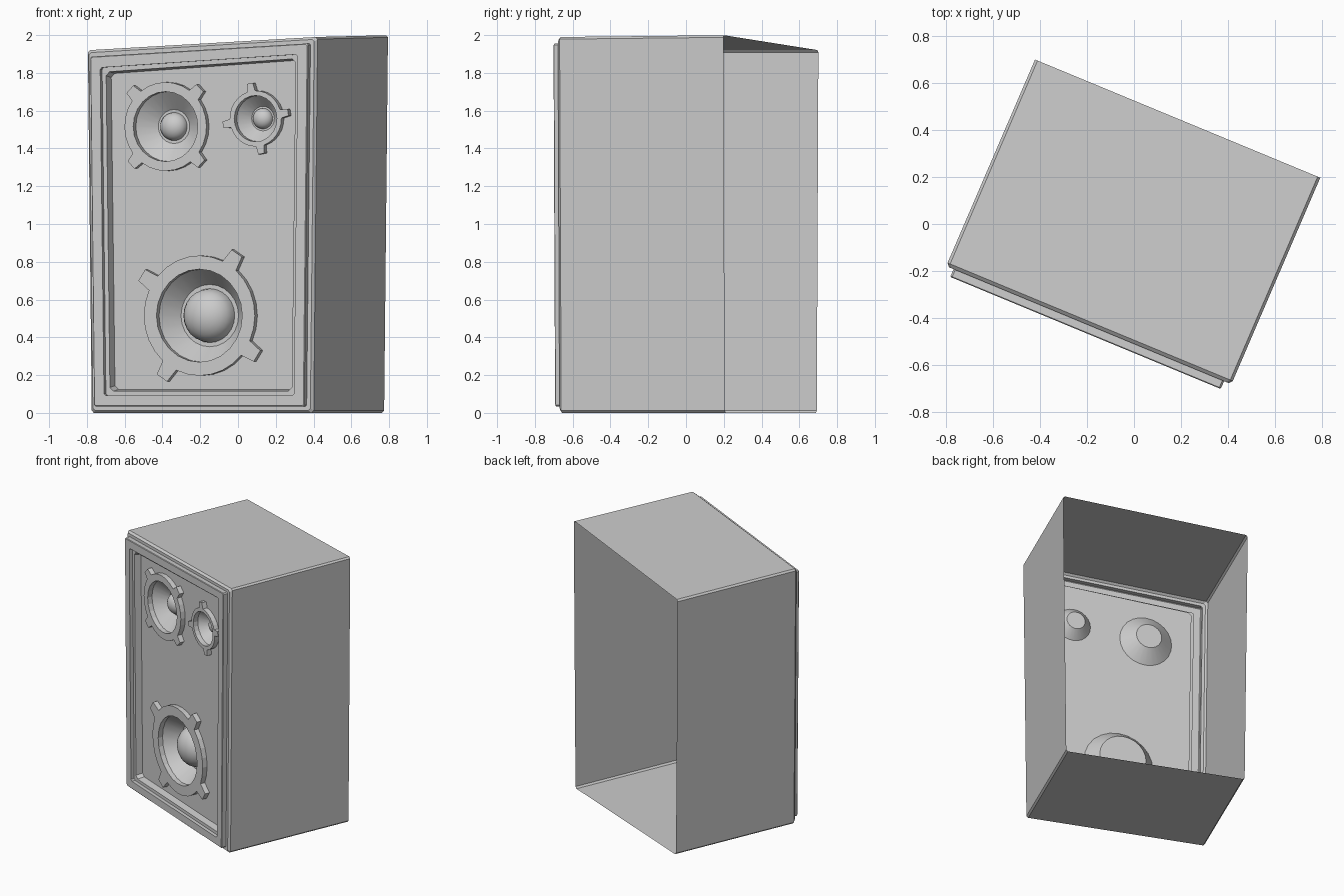
import bpy, bmesh, math
from mathutils import Vector

if "Cube" in bpy.data.objects:
    bpy.data.objects.remove(bpy.data.objects["Cube"])

YAW = math.radians(22.5)
C, S = math.cos(YAW), math.sin(YAW)
BACK, FRONT = 0.486, -0.472
RIM_V, LEDGE_V = -0.508, -0.482
PANEL_V = -0.435      # plane of the recessed baffle
RING_H = 0.035        # how far the driver rings stand off the baffle
SEG = 24


def place(u, v, z):
    """Cabinet coordinates (across, depth, up) to world."""
    u += 0.013 * (v - BACK) / (BACK - FRONT)
    return Vector((C * u + S * v, -S * u + C * v, z))


def finish(bm, name, smooth=False):
    bmesh.ops.recalc_face_normals(bm, faces=bm.faces)
    mesh = bpy.data.meshes.new(name)
    bm.to_mesh(mesh)
    bm.free()
    ob = bpy.data.objects.new(name, mesh)
    bpy.context.collection.objects.link(ob)
    if smooth:
        bpy.ops.object.select_all(action='DESELECT')
        ob.select_set(True)
        bpy.context.view_layer.objects.active = ob
        bpy.ops.object.shade_smooth_by_angle(angle=math.radians(30))
    return ob


def add_loop(bm, pts):
    return [bm.verts.new(place(*p)) for p in pts]


def bridge(bm, a, b):
    n = len(a)
    for i in range(n):
        j = (i + 1) % n
        bm.faces.new((a[i], a[j], b[j], b[i]))


def fill(bm, *loops):
    """Flat face filling an outline with holes."""
    edges = []
    for lp in loops:
        for i in range(len(lp)):
            pair = (lp[i - 1], lp[i])
            edges.append(bm.edges.get(pair) or bm.edges.new(pair))
    bmesh.ops.triangle_fill(bm, use_beauty=True, edges=edges, normal=(-S, -C, 0))


def outline(inset, v, cut):
    """Tapered, slant-topped cabinet section with clipped corners."""
    d = inset
    right_top = 2.0 - 0.01 * (BACK - v)
    corners = [Vector(p) for p in ((-0.636 + d, d), (0.636 - d, d),
                                   (0.658 - d, right_top - d), (-0.658 + d, 1.92 - d))]
    pts = []
    for i, p in enumerate(corners):
        for q in (corners[i - 1], corners[(i + 1) % 4]):
            e = p + (q - p).normalized() * cut
            pts.append((e.x, v, e.y))
    return pts


def circle(cu, cz, r, v):
    return [(cu + r * math.cos(2 * math.pi * i / SEG), v,
             cz + r * math.sin(2 * math.pi * i / SEG)) for i in range(SEG)]


def tabbed(cu, cz, r, rt, width, start, v):
    """Round flange outline with four mounting tabs."""
    pts = []
    def add(rad, ang):
        pts.append((cu + rad * math.cos(ang), v, cz + rad * math.sin(ang)))
    for k in range(4):
        t = math.radians(start + 90 * k)
        a, b = width * 0.65 / r, width / 2 / rt
        add(r, t - a)
        add(rt, t - b)
        add(rt, t + b)
        add(r, t + a)
        gap = math.pi / 2 - 2 * a
        for i in range(1, 6):
            add(r, t + a + gap * i / 6)
    return pts


# name, u, z, flange r, tab r, tab width, tab angle, opening r, cone end r, depth, dome r
DRIVERS = [
    ("woofer", -0.014, 0.515, 0.318, 0.395, 0.07, 57, 0.246, 0.165, 0.14, 0.143),
    ("midrange", -0.208, 1.516, 0.235, 0.285, 0.055, 46, 0.185, 0.09, 0.115, 0.075),
    ("tweeter", 0.308, 1.558, 0.148, 0.19, 0.035, 10, 0.122, 0.065, 0.10, 0.055),
]

# cabinet shell, open at the back, with a softened front edge
bm = bmesh.new()
loops = [add_loop(bm, outline(*p)) for p in (
    (0, BACK, 0.012), (0, FRONT + 0.015, 0.012), (0.013, FRONT, 0.012), (0.034, FRONT, 0.012))]
for a, b in zip(loops, loops[1:]):
    bridge(bm, a, b)
finish(bm, "cabinet_shell")

# raised front frame stepping down to the baffle
bm = bmesh.new()
loops = [add_loop(bm, outline(*p)) for p in (
    (0.034, FRONT, 0.008), (0.034, RIM_V + 0.004, 0.008), (0.038, RIM_V, 0.008),
    (0.092, RIM_V, 0.01), (0.092, LEDGE_V, 0.01), (0.115, LEDGE_V, 0.02),
    (0.124, PANEL_V, 0.02))]
for a, b in zip(loops, loops[1:]):
    bridge(bm, a, b)
finish(bm, "front_frame")

# baffle with driver cut-outs
bm = bmesh.new()
holes = [add_loop(bm, circle(d[1], d[2], d[7], PANEL_V)) for d in DRIVERS]
fill(bm, add_loop(bm, outline(0.124, PANEL_V, 0.02)), *holes)
finish(bm, "baffle")

for name, u, z, r, rt, w, ang, ro, rc, depth, rd in DRIVERS:
    top = PANEL_V - RING_H
    # tabbed mounting ring
    bm = bmesh.new()
    outer = [add_loop(bm, tabbed(u, z, r, rt, w, ang, v)) for v in (PANEL_V, top)]
    inner = [add_loop(bm, circle(u, z, ro, v)) for v in (PANEL_V, top)]
    bridge(bm, *outer)
    bridge(bm, *inner)
    fill(bm, outer[1], inner[1])
    finish(bm, name + "_ring")

    # cone closed by a flat plate
    end = top + depth
    bm = bmesh.new()
    mouth = add_loop(bm, circle(u, z, ro, PANEL_V))
    throat = add_loop(bm, circle(u, z, rc, end))
    bridge(bm, mouth, throat)
    bm.faces.new(throat)
    finish(bm, name + "_cone", smooth=True)

    # dome cap on the plate
    bm = bmesh.new()
    arcs = [t * math.pi / 12 for t in range(6)]
    loops = [add_loop(bm, circle(u, z, rd * math.cos(t), end - 0.8 * rd * math.sin(t)))
             for t in arcs]
    for a, b in zip(loops, loops[1:]):
        bridge(bm, a, b)
    tip = bm.verts.new(place(u, end - 0.8 * rd, z))
    for i in range(SEG):
        bm.faces.new((loops[-1][i - 1], loops[-1][i], tip))
    finish(bm, name + "_dome", smooth=True)
